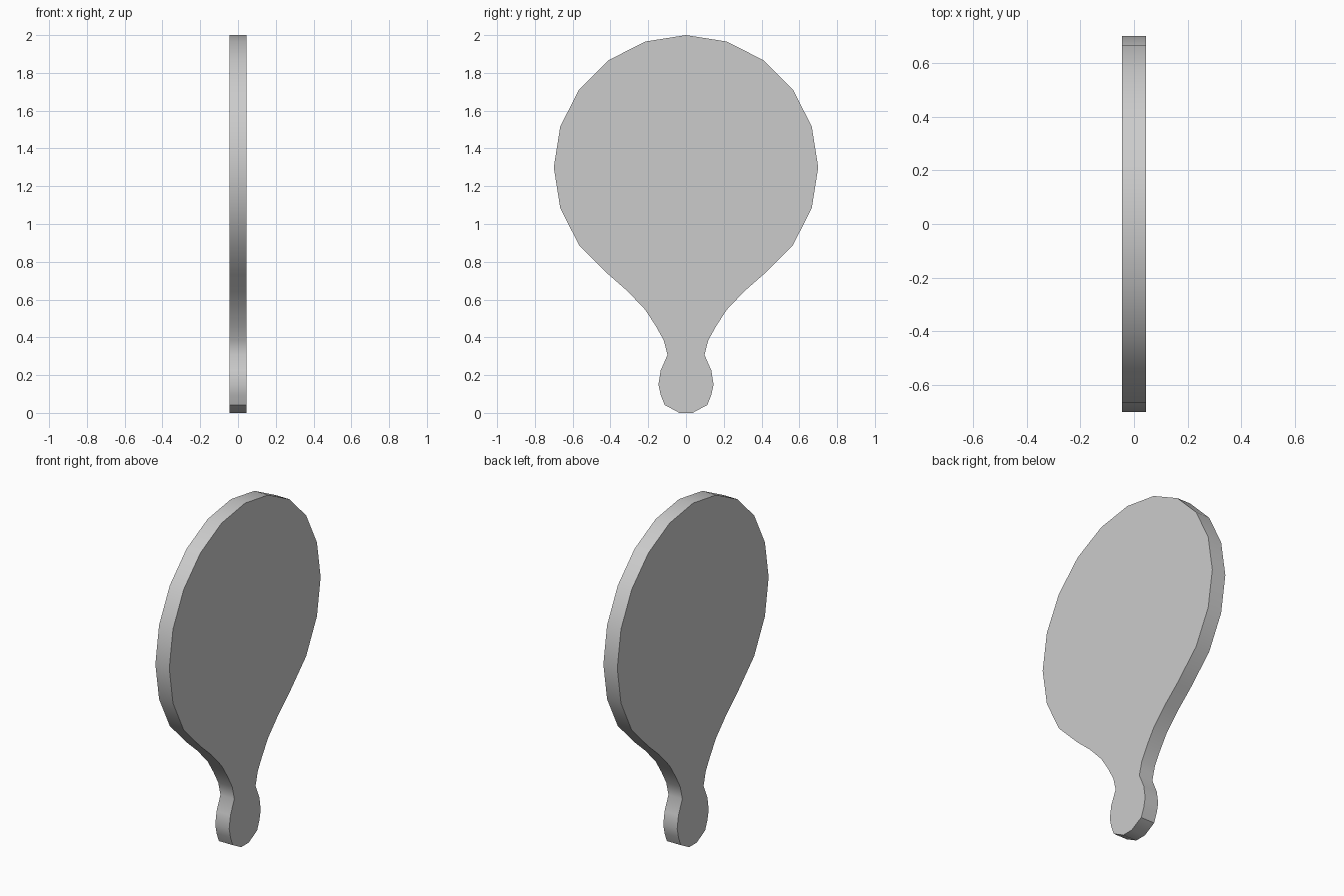
import bpy, bmesh, math

if "Cube" in bpy.data.objects:
    bpy.data.objects.remove(bpy.data.objects["Cube"])

HALF_THICKNESS = 0.045

# Round head: lower-right to top, part of a 20-sided circle
head = [(0.7 * math.cos(math.radians(a)), 1.3 + 0.7 * math.sin(math.radians(a)))
        for a in range(-54, 90, 18)]

# Handle and neck, from the bottom up to the head
handle = [(0.035, 0.0), (0.113, 0.042), (0.134, 0.095), (0.146, 0.15),
          (0.134, 0.225), (0.098, 0.307), (0.118, 0.385), (0.16, 0.46),
          (0.215, 0.545), (0.31, 0.645)]

# Mirror the right half to close the outline
right = handle + head
outline = right + [(0.0, 2.0)] + [(-y, z) for y, z in reversed(right)]

# Extrude the outline into a flat paddle
bm = bmesh.new()
face = bm.faces.new([bm.verts.new((-HALF_THICKNESS, y, z)) for y, z in outline])
ext = bmesh.ops.extrude_face_region(bm, geom=[face], use_keep_orig=True)
verts = [g for g in ext["geom"] if isinstance(g, bmesh.types.BMVert)]
bmesh.ops.translate(bm, verts=verts, vec=(2 * HALF_THICKNESS, 0, 0))
bmesh.ops.recalc_face_normals(bm, faces=bm.faces)

mesh = bpy.data.meshes.new("paddle")
bm.to_mesh(mesh)
bm.free()
paddle = bpy.data.objects.new("paddle", mesh)
bpy.context.collection.objects.link(paddle)

# Smooth rim, sharp edges around the flat faces
bpy.context.view_layer.objects.active = paddle
paddle.select_set(True)
bpy.ops.object.shade_smooth_by_angle(angle=math.radians(40))
